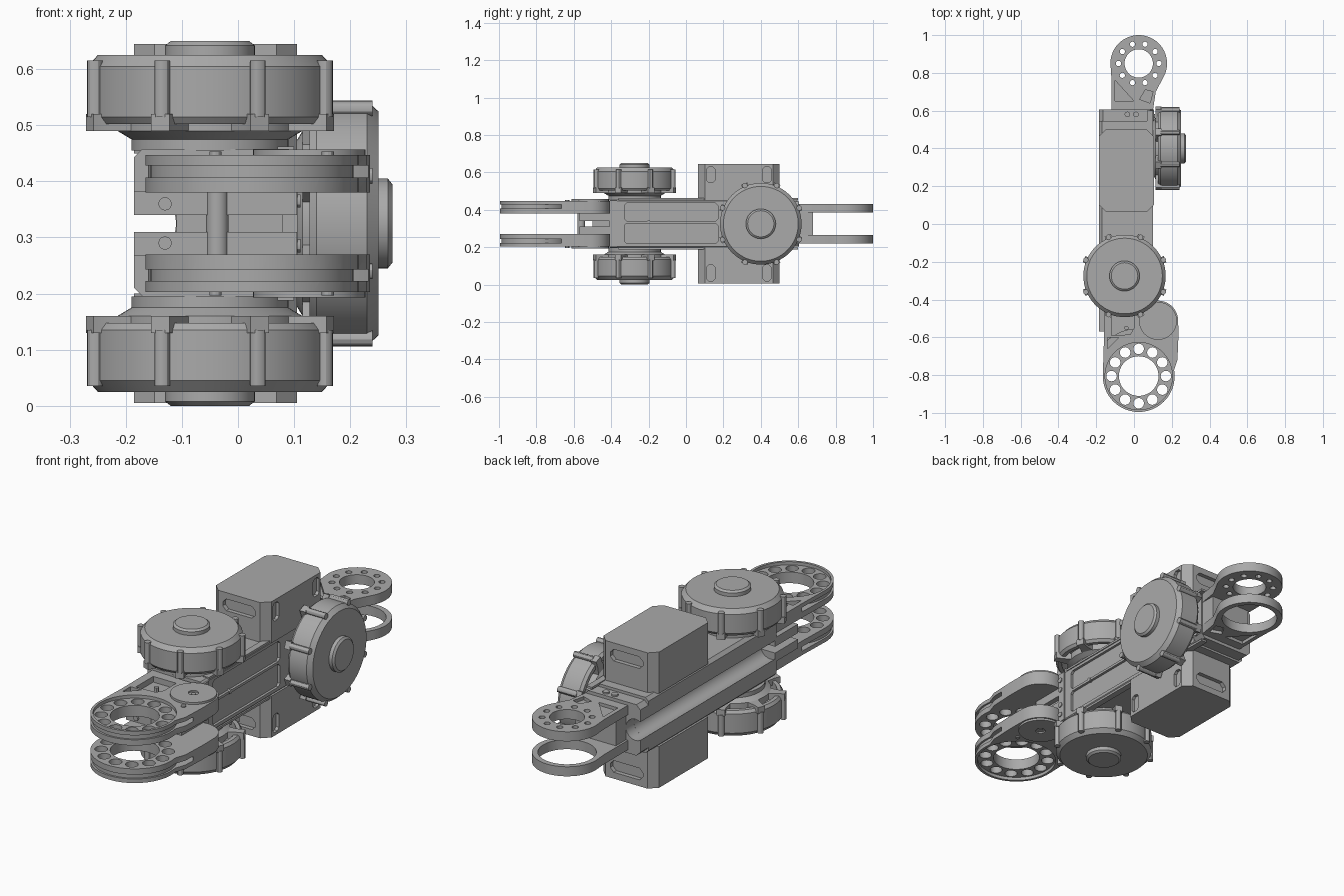
import bpy, bmesh
from math import sin, cos, pi, radians
from mathutils import Matrix

cube = bpy.data.objects.get("Cube")
if cube:
    bpy.data.objects.remove(cube)

grey = bpy.data.materials.new("plain_grey")
grey.use_nodes = True
grey.diffuse_color = (0.4, 0.4, 0.4, 1)
grey.node_tree.nodes["Principled BSDF"].inputs["Base Color"].default_value = (0.4, 0.4, 0.4, 1)

MID = 0.325
SAME = Matrix.Identity(4)
FLIP = Matrix.Translation((0, 0, 2 * MID)) @ Matrix.Diagonal((1, 1, -1, 1))
ALONG_Y = Matrix(((1, 0, 0, 0), (0, 0, 1, 0), (0, 1, 0, 0), (0, 0, 0, 1)))
parts = []


def arc(cx, cy, r, a0, a1, n):
    return [(cx + r * cos(radians(a0 + (a1 - a0) * i / n)),
             cy + r * sin(radians(a0 + (a1 - a0) * i / n))) for i in range(n + 1)]


def circle(cx, cy, r, n=24):
    return arc(cx, cy, r, 0, 360, n)[:-1]


def rect(x0, x1, y0, y1, c=0.0):
    if not c:
        return [(x0, y0), (x1, y0), (x1, y1), (x0, y1)]
    return [(x0 + c, y0), (x1 - c, y0), (x1, y0 + c), (x1, y1 - c),
            (x1 - c, y1), (x0 + c, y1), (x0, y1 - c), (x0, y0 + c)]


def prism(bm, pts, z0, z1, m=SAME):
    low = [bm.verts.new(m @ Matrix.Translation((x, y, z0)).translation) for x, y in pts]
    top = [bm.verts.new(m @ Matrix.Translation((x, y, z1)).translation) for x, y in pts]
    bm.faces.new(low[::-1])
    bm.faces.new(top)
    for i in range(len(pts)):
        j = (i + 1) % len(pts)
        bm.faces.new((low[i], low[j], top[j], top[i]))


def lathe(bm, profile, m=SAME, n=64, closed=False):
    rows = [[bm.verts.new(m @ Matrix.Translation((r * cos(2 * pi * k / n), r * sin(2 * pi * k / n), z)).translation)
             for k in range(n)] for r, z in profile]
    pairs = list(zip(rows, rows[1:])) + ([(rows[-1], rows[0])] if closed else [])
    for a, b in pairs:
        for k in range(n):
            j = (k + 1) % n
            bm.faces.new((a[k], a[j], b[j], b[k]))
    bmesh.ops.remove_doubles(bm, verts=bm.verts, dist=1e-5)


def make(name, bm, keep=True):
    bmesh.ops.recalc_face_normals(bm, faces=bm.faces)
    mesh = bpy.data.meshes.new(name)
    bm.to_mesh(mesh)
    bm.free()
    mesh.materials.append(grey)
    ob = bpy.data.objects.new(name, mesh)
    bpy.context.collection.objects.link(ob)
    if keep:
        parts.append(ob)
    return ob


def solid(name, prisms, m=SAME, keep=True):
    bm = bmesh.new()
    for pts, z0, z1 in prisms:
        prism(bm, pts, z0, z1, m)
    return make(name, bm, keep)


def cut(ob, cutter):
    mod = ob.modifiers.new("cut", "BOOLEAN")
    mod.operation, mod.solver, mod.object = "DIFFERENCE", "EXACT", cutter
    mesh = bpy.data.meshes.new_from_object(ob.evaluated_get(bpy.context.evaluated_depsgraph_get()))
    ob.modifiers.clear()
    ob.data = mesh
    bpy.data.objects.remove(cutter)


# Motor drums: open cup with hub, lugs on the rim and spider arms
def drum(name, m):
    bm = bmesh.new()
    lathe(bm, [(0, 0), (0.07, 0), (0.08, -0.008), (0.08, -0.025), (0.2, -0.025), (0.218, -0.045),
               (0.218, -0.135), (0.208, -0.148), (0.19, -0.148), (0.19, -0.08), (0.12, -0.08),
               (0.12, -0.125), (0.165, -0.13), (0.165, -0.16), (0.14, -0.175), (0.14, -0.195), (0, -0.195)], m)
    make(name + "_drum", bm)
    lugs, arms = bmesh.new(), bmesh.new()
    for k in range(8):
        t = m @ Matrix.Rotation(radians(22.5 + 45 * k), 4, "Z")
        prism(lugs, circle(0.222, 0, 0.014, 12), -0.135, -0.035, t)
        prism(arms, [(0.1, -0.04), (0.2, -0.018), (0.232, -0.018), (0.232, 0.018), (0.2, 0.018), (0.1, 0.04)],
              -0.16, -0.13, t)
    make(name + "_drum_lugs", lugs)
    make(name + "_drum_arms", arms)


upper_drum = Matrix.Translation((-0.05, -0.275, 0.65))
drum("upper", upper_drum)
drum("lower", FLIP @ upper_drum)
drum("side", Matrix.Translation((0.275, 0.4, MID)) @ Matrix.Rotation(pi / 2, 4, "Y"))

# Main body with a round channel along one side and recessed panels on the other
x0, x1, low, high = -0.185, 0.1, 0.195, 0.458
groove = arc(-0.16, MID, 0.05, 120, -120, 14)
profile = [(x0 + 0.015, low), (x1 - 0.01, low), (x1, low + 0.01), (x1, high - 0.01), (x1 - 0.01, high),
           (x0 + 0.015, high), (x0, high - 0.015)] + groove + [(x0, low + 0.015)]
body = solid("main_body", [(profile, -0.41, 0.545)], ALONG_Y)
ALONG_X = Matrix(((0, 0, 1, 0), (1, 0, 0, 0), (0, 1, 0, 0), (0, 0, 0, 1)))
cut(body, solid("panel_cutter", [(rect(-0.33, 0.17, 0.22, 0.328, 0.012), 0.088, 0.12),
                                 (rect(-0.33, 0.17, 0.34, 0.435, 0.012), 0.088, 0.12)], ALONG_X, False))
solid("body_flanges", [(rect(-0.41, -0.37, 0.2, 0.45), 0.09, 0.106),
                       (rect(-0.36, 0.6, 0.452, 0.462), 0.07, 0.1),
                       (rect(-0.36, 0.6, 0.188, 0.198), 0.07, 0.1)], ALONG_X)
solid("side_screws", [(circle(y, z, 0.012, 12), 0.09, 0.111)
                      for y in (-0.395, 0.57) for z in (0.235, 0.285, 0.365, 0.415)], ALONG_X)
solid("panel_screw", [(circle(-0.2, 0.334, 0.01, 12), 0.08, 0.103)], ALONG_X)

# Rear block and web carrying the rear fork
rear = solid("rear_block", [(rect(x0, 0.105, 0.205, 0.445, 0.02), 0.545, 0.605)], ALONG_Y)
cut(rear, solid("channel_cutter", [(circle(-0.16, MID, 0.05), 0.5, 0.65)], ALONG_Y, False))
solid("rear_web", [(rect(-0.11, 0.1, 0.25, 0.41, 0.012), 0.6, 0.68)], ALONG_Y)
solid("rear_screws", [(circle(x, 0.58, 0.015, 12), 0.44, 0.453) for x in (-0.035, 0.01)])


# Rear fork: an upper bolted ring and a lower open ring
def rear_fork(name, m, hole, bolted):
    outline = [(-0.12, 0.6), (0.1, 0.6), (0.115, 0.7)] + arc(0.025, 0.85, 0.15, -30, 190, 40) + [(-0.12, 0.78)]
    ob = solid(name, [(outline, 0.385, 0.43)], m)
    holes = [(circle(0.025, 0.85, hole, 48), 0.3, 0.5)]
    if bolted:
        holes += [(circle(x, y, 0.014, 12), 0.3, 0.5) for x, y in circle(0.025, 0.85, 0.107, 10)]
    cut(ob, solid("hole_cutter", holes, m, False))
    pocket = [([(-0.1, 0.65), (0.0, 0.65), (-0.1, 0.76)], 0.415, 0.5),
              ([(0.03, 0.66), (0.085, 0.64), (0.1, 0.7), (0.06, 0.71)], 0.415, 0.5)]
    cut(ob, solid("pocket_cutter", pocket, m, False))


rear_fork("rear_fork_upper", SAME, 0.075, True)
rear_fork("rear_fork_lower", FLIP, 0.125, False)

for side, m in (("upper", SAME), ("lower", FLIP)):
    # Front fork plate: large ring, flank and pulley seat
    outline = (arc(0.025, -0.805, 0.19, 180, 370, 44) + [(0.23, -0.72), (0.235, -0.6)]
               + arc(0.127, -0.513, 0.107, 0, 120, 14) + [(-0.16, -0.41), (-0.16, -0.64)])
    fork = solid("front_fork_" + side, [(outline, 0.38, 0.447)], m)
    bm = bmesh.new()
    lathe(bm, [(0.181, 0.407), (0.25, 0.407), (0.25, 0.428), (0.181, 0.428)],
          m @ Matrix.Translation((0.025, -0.805, 0)), closed=True)
    cut(fork, make("groove_cutter", bm, False))
    cut(fork, solid("bearing_cutter", [(circle(0.025, -0.805, 0.178, 64), 0.432, 0.5)], m, False))
    holes = [(circle(0.025, -0.805, 0.105, 48), 0.3, 0.5)]
    holes += [(circle(x, y, 0.028, 16), 0.3, 0.5) for x, y in circle(0.025, -0.805, 0.144, 12)]
    cut(fork, solid("ring_hole_cutter", holes, m, False))
    pockets = [([(-0.12, -0.59), (-0.02, -0.585), (0.0, -0.55), (0.0, -0.46), (-0.12, -0.46)], 0.42, 0.5),
               ([(-0.14, -0.66), (-0.08, -0.6), (-0.14, -0.6)], 0.42, 0.5)]
    cut(fork, solid("fork_pocket_cutter", pockets, m, False))

    # Pulley cap with its screw, and small fork bolts
    cap = solid("pulley_cap_" + side, [(circle(0.127, -0.513, 0.1, 48), 0.445, 0.457)], m)
    cut(cap, solid("cap_hole_cutter", [(circle(0.127, -0.513, 0.022), 0.45, 0.5)], m, False))
    solid("fork_bolts_" + side, [(circle(x, y, 0.011, 12), 0.41, 0.453)
                                 for x, y in ((0.127, -0.513), (-0.04, -0.55), (0.16, -0.635))], m)

    # Block joining the fork to the body, with a screw on its front
    block = solid("fork_block_" + side, [(rect(x0, 0.105, -0.57, -0.4), 0.34, 0.382)], m)
    solid("block_screw_" + side, [(circle(-0.13, 0.36, 0.012, 12), -0.578, -0.56)], m @ ALONG_Y)

    # Tall housing with cut corners and slotted ends
    box = solid("housing_" + side, [(rect(x0, 0.105, 0.065, 0.5, 0.036), 0.45, 0.645)], m)
    slot = rect(-0.125, 0.045, 0.56, 0.615, 0.018)
    cut(box, solid("end_slot_cutter", [(slot, 0.03, 0.085), (slot, 0.48, 0.53)], m @ ALONG_Y, False))
    cut(box, solid("side_slot_cutter", [(rect(y, y + 0.045, 0.545, 0.63, 0.012), 0.09, 0.13)
                                        for y in (0.11, 0.41)], m @ ALONG_X, False))

# Spacer post and inner core between the front plates
solid("spacer_post", [(circle(-0.037, -0.56, 0.02), 0.265, 0.385)])
solid("inner_core", [(rect(-0.11, 0.08, -0.5, -0.4), 0.3, 0.35)])

bpy.ops.object.select_all(action="DESELECT")
for ob in parts:
    ob.select_set(True)
bpy.context.view_layer.objects.active = parts[0]
bpy.ops.object.shade_smooth_by_angle(angle=radians(30))
